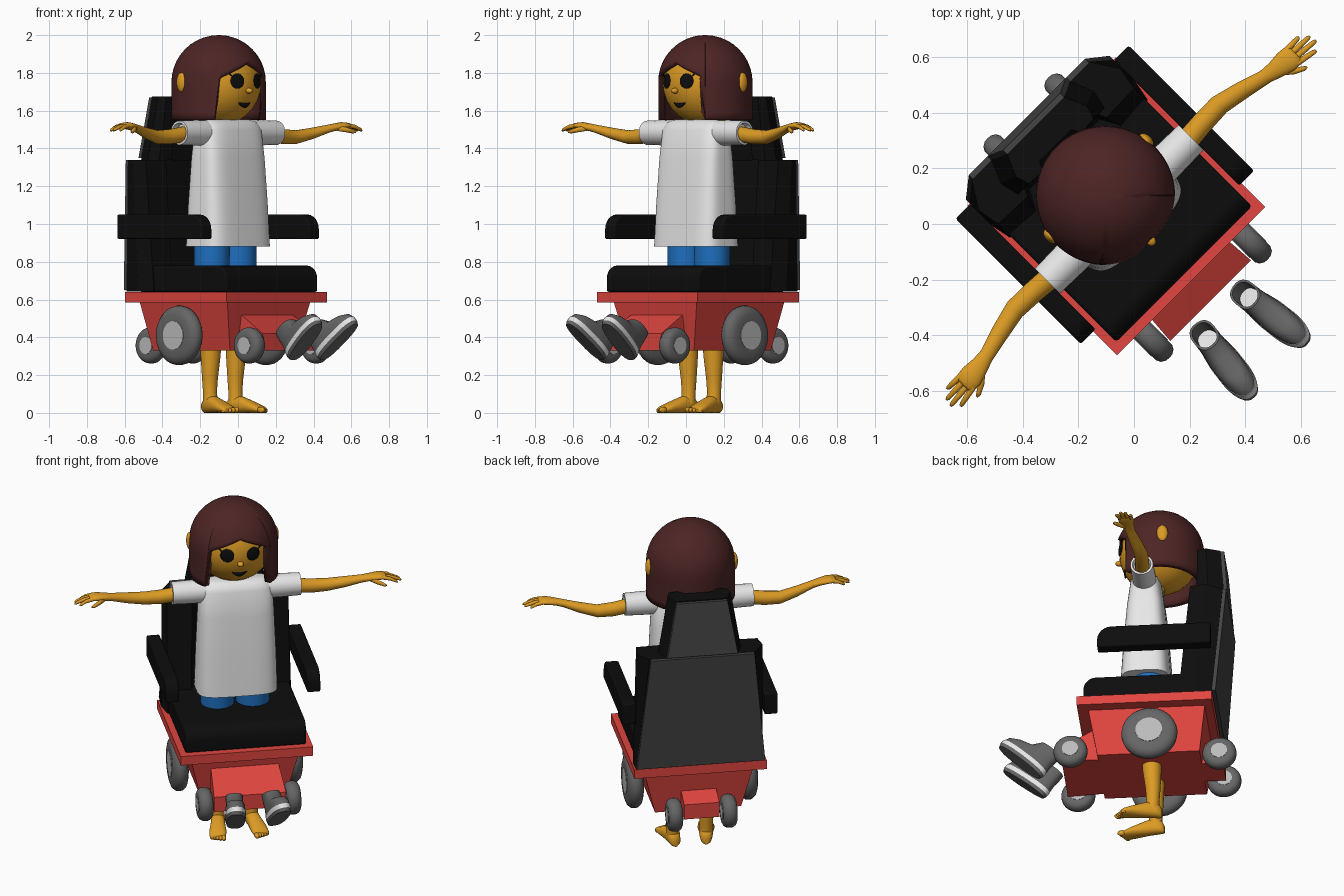
import bpy, math
from math import sin, cos, pi, radians
from mathutils import Vector, Matrix

if "Cube" in bpy.data.objects:
    bpy.data.objects.remove(bpy.data.objects["Cube"])

TURN = Matrix.Rotation(radians(45), 4, 'Z')   # whole model is turned on its stand


def material(name, rgb):
    m = bpy.data.materials.new(name)
    m.diffuse_color = (*rgb, 1)
    m.use_nodes = True
    m.node_tree.nodes["Principled BSDF"].inputs["Base Color"].default_value = m.diffuse_color
    return m


SKIN = material("skin", (0.72, 0.33, 0.018))
RED = material("red_paint", (0.75, 0.06, 0.05))
WHITE = material("white_cloth", (0.82, 0.82, 0.82))
HAIR = material("brown_hair", (0.075, 0.018, 0.018))
BLACK = material("black_padding", (0.004, 0.004, 0.004))
DARK = material("dark_grey_shell", (0.06, 0.06, 0.06))
RUBBER = material("grey_rubber", (0.13, 0.13, 0.13))
HUB = material("light_grey_hub", (0.5, 0.5, 0.5))
BLUE = material("blue_cloth", (0.013, 0.16, 0.52))


def finish(name, verts, faces, mat, smooth=None, local=None, bevel=0):
    me = bpy.data.meshes.new(name)
    me.from_pydata([tuple(v) for v in verts], [], faces)
    if local:
        me.transform(local)
    me.transform(TURN)
    me.materials.append(mat)
    ob = bpy.data.objects.new(name, me)
    bpy.context.collection.objects.link(ob)
    import bmesh
    bm = bmesh.new()
    bm.from_mesh(me)
    bmesh.ops.recalc_face_normals(bm, faces=bm.faces)
    bm.to_mesh(me)
    bm.free()
    if smooth:
        me.polygons.foreach_set("use_smooth", [True] * len(me.polygons))
        me.set_sharp_from_angle(angle=radians(smooth))
    if bevel:
        b = ob.modifiers.new("soft_edges", 'BEVEL')
        b.width, b.segments = bevel, 2
    return ob


def loft(name, rings, mat, smooth=None, local=None, bevel=0):
    n = len(rings[0])
    verts = [p for r in rings for p in r]
    faces = [(i * n + j, i * n + (j + 1) % n, (i + 1) * n + (j + 1) % n, (i + 1) * n + j)
             for i in range(len(rings) - 1) for j in range(n)]
    faces += [tuple(range(n))[::-1], tuple(range(len(verts) - n, len(verts)))]
    return finish(name, verts, faces, mat, smooth, local, bevel)


def ring(c, a, b, axis='z', n=2, count=24):
    # superellipse across the given axis
    pts = []
    for k in range(count):
        t = 2 * pi * (k + 0.5) / count
        u = a * math.copysign(abs(cos(t)) ** (2 / n), cos(t))
        v = b * math.copysign(abs(sin(t)) ** (2 / n), sin(t))
        d = {'x': (0, u, v), 'y': (u, 0, v), 'z': (u, v, 0)}[axis]
        pts.append(Vector(c) + Vector(d))
    return pts


def rect(w, y0, y1, z):
    return [(-w, y0, z), (w, y0, z), (w, y1, z), (-w, y1, z)]


def prism(name, profile, x0, x1, mat, bevel=0):
    return loft(name, [[(x, y, z) for y, z in profile] for x in (x0, x1)], mat, 35, None, bevel)


def pad_profile(y0, y1, z0, z1, r):
    # side outline with a rounded upper front corner
    arc = [(y0 + r - r * cos(t), z1 - r + r * sin(t)) for t in [k * pi / 12 for k in range(7)]]
    return [(y0, z0)] + arc + [(y1, z1), (y1, z0)]


def ball(name, c, r, mat, local=None, seg=20):
    rings = [ring((c[0], c[1], c[2] - r[2] * cos(t)), r[0] * sin(t), r[1] * sin(t), count=seg)
             for t in [0.02 + (pi - 0.04) * k / 14 for k in range(15)]]
    return loft(name, rings, mat, 60, local)


# ---- chassis
loft("deck", [rect(.377, -.29, .47, .585), rect(.377, -.29, .47, .64)], RED)
loft("body", [rect(.245, -.185, .39, .33), rect(.31, -.23, .425, .585)], RED)
loft("front_box", [[(-w, y, a), (w, y, a), (w, y, b), (-w, y, b)]
                   for w, y, a, b in ((.19, -.18, .33, .54), (.205, -.39, .33, .42))], RED)
loft("rear_box", [[(-w, y, a), (w, y, a), (w, y, b), (-w, y, b)]
                  for w, y, a, b in ((.1, .38, .33, .47), (.1, .51, .33, .42))], RED)


# ---- wheels
def wheel(name, x, y, z, R, w):
    tyre = [(-1, .5), (-1, .72), (-.8, .88), (-.4, .98), (0, 1), (.4, .98), (.8, .88), (1, .72), (1, .5)]
    loft(name + "_tyre", [ring((x + a * w, y, z), R * b, R * b, 'x', 2, 32) for a, b in tyre], RUBBER, 40)
    loft(name + "_hub", [ring((x + a * w, y, z), R * .48, R * .48, 'x') for a in (-1.06, 1.06)], HUB, 40)


for s in (1, -1):
    wheel("drive_wheel", s * .325, .115, .41, .158, .045)
    wheel("front_wheel", s * .25, -.335, .357, .096, .04)
    wheel("rear_wheel", s * .155, .495, .357, .096, .04)

# ---- seat and armrests
prism("seat", pad_profile(-.255, .4, .64, .78, .07), -.345, .345, BLACK, .012)
for s in (1, -1):
    prism("armrest", pad_profile(-.17, .467, .92, 1.05, .08), s * .365, s * .44, BLACK, .008)


# ---- winged backrest and headrest
def wing_ring(half, z):
    return [(x, y, z) for x, y in half] + [(-x, y, z) for x, y in reversed(half)]


def shell(name, lo, hi):
    loft(name, [[(sx * w, y + d, z) for sx, d in ((-1, 0), (1, 0), (1, .02), (-1, .02))]
                for w, y, z in (lo, hi)], DARK)


loft("backrest", [wing_ring([(.365, .47), (.37, .38), (.35, .28), (.22, .27), (.18, .34)], .642),
                  wing_ring([(.3, .525), (.36, .43), (.345, .345), (.2, .34), (.17, .41)], 1.34)], BLACK)
shell("back_shell", (.365, .47, .65), (.295, .525, 1.34))
loft("headrest", [wing_ring([(.2, .525), (.235, .44), (.22, .37), (.13, .365), (.1, .42)], 1.34),
                  wing_ring([(.145, .5), (.18, .42), (.165, .37), (.1, .365), (.08, .4)], 1.675)], BLACK)
shell("head_shell", (.2, .525, 1.35), (.145, .5, 1.67))

# ---- shirt
loft("shirt", [ring((0, .075, z), a, b, 'z', n, 48) for z, a, b, n in (
    (.88, .228, .142, 4), (1.1, .222, .128, 4), (1.35, .212, .108, 4),
    (1.5, .205, .09, 3.5), (1.54, .19, .07, 3), (1.552, .15, .04, 2.5))], WHITE, 50)
for s in (1, -1):
    loft("sleeve", [ring((s * x, .075, 1.483), r, r, 'x') for x, r in
                    ((.12, .066), (.25, .067), (.365, .064), (.366, .052), (.34, .045))], WHITE, 50)

    # ---- arm, hand and fingers
    loft("arm", [ring((s * x, y, z), a, b, 'x', 2, 20) for x, y, z, a, b in (
        (.33, .075, 1.475, .042, .042), (.43, .083, 1.462, .04, .04), (.52, .086, 1.46, .038, .036),
        (.62, .064, 1.48, .034, .03), (.71, .04, 1.503, .028, .022), (.75, .032, 1.512, .034, .02),
        (.80, .026, 1.52, .044, .019), (.835, .024, 1.52, .042, .016), (.845, .024, 1.519, .03, .01))], SKIN, 60)
    for k, tip in enumerate((.905, .93, .925, .895)):
        y0, y1 = -.006 + .02 * k, -.022 + .026 * k
        loft("finger", [ring((s * (.825 + (tip - .825) * t), y0 + (y1 - y0) * t, 1.52 - .025 * t * t), r, r, 'x', 2, 10)
                        for t, r in ((0, .012), (.5, .011), (.9, .009), (1, .004))], SKIN, 70)
    loft("thumb", [ring((s * x, y, z), r, r, 'x', 2, 10) for x, y, z, r in (
        (.755, .015, 1.508, .015), (.79, -.015, 1.5, .014), (.825, -.035, 1.49, .011), (.84, -.04, 1.486, .004))], SKIN, 70)

    # ---- shorts and legs
    loft("shorts_leg", [ring((s * .1, .095, z), r, r) for z, r in ((.7, .094), (.95, .096))], BLUE, 40)
    loft("leg", [ring((s * x, y, z), r, r) for x, y, z, r in (
        (.095, .1, .72, .07), (.095, .105, .4, .056), (.095, .11, .3, .053), (.095, .115, .18, .042),
        (.095, .115, .11, .037), (.095, .11, .05, .04))], SKIN, 60)
    splay = Matrix.Translation((s * .095, .11, 0)) @ Matrix.Rotation(radians(10 * s), 4, 'Z')
    loft("foot", [ring((0, y, h), w, h, 'y', 2.3) for y, w, h in (
        (.055, .012, .022), (.045, .03, .034), (.01, .038, .05), (-.05, .04, .042),
        (-.12, .048, .028), (-.165, .046, .018), (-.178, .038, .013))], SKIN, 60, splay)
    for k in range(5):
        r = .016 - .0016 * k
        ball("toe", (-s * (.034 - .0175 * k), -.185 + .005 * k, r), (r * .8, r * 1.5, r), SKIN, splay, 10)

    # ---- floating shoe with toe tipped up
    place = (Matrix.Translation((s * .11, -.515, .275)) @ Matrix.Rotation(radians(7 * s), 4, 'Z')
             @ Matrix.Rotation(radians(-40), 4, 'X'))

    def shoe_part(name, rows, mat):
        loft(name, [ring((0, y, z), w, l, 'z', 2.5, 28) for z, y, w, l in rows], mat, 50, place)

    shoe_part("shoe_sole", ((0, -.155, .052, .15), (.02, -.155, .058, .157)), RUBBER)
    shoe_part("shoe_stripe", ((.02, -.155, .058, .157), (.045, -.155, .058, .157)), WHITE)
    shoe_part("shoe_upper", ((.045, -.155, .056, .155), (.075, -.15, .055, .147), (.1, -.13, .051, .125),
                             (.12, -.09, .048, .088), (.17, -.072, .048, .068), (.17, -.072, .04, .058),
                             (.12, -.072, .038, .054)), RUBBER)
    shoe_part("shoe_insole", ((.121, -.072, .037, .053), (.124, -.072, .037, .053)), WHITE)

# ---- head
C = Vector((0, .145, 1.75))
loft("neck", [ring((0, .115, z), .06, .06) for z in (1.5, 1.6)], SKIN, 40)
ball("head", C, (.226, .226, .23), SKIN, None, 40)
ball("nose", (0, C.y - .228, 1.705), (.018, .022, .015), SKIN)


def on_face(x, z, r=.227):
    return C.y - math.sqrt(r * r - x * x - (z - C.z) ** 2)


for s in (1, -1):
    ball("ear", (s * .243, .18, 1.75), (.02, .032, .052), SKIN)
    # eye disc laid on the face
    p = Vector((s * .074, on_face(.074, 1.757), 1.757))
    aim = (p - C).to_track_quat('Y', 'Z').to_matrix().to_4x4()
    lie = Matrix.Translation(p) @ aim
    ball("eye", (0, 0, 0), (.04, .007, .04), BLACK, lie, 24)
    loft("lash", [ring((s * -x, .001, z), .005, .004, 'x', 2, 8) for x, z in ((.03, .025), (.052, .042))], BLACK, 40, lie)
# smiling mouth
loft("mouth", [ring((x, on_face(x, 1.635), 1.627 + 9 * x * x), .004, .002 + .011 * (1 - (x / .046) ** 2), 'x', 2, 10)
               for x in [-.045 + .0075 * k for k in range(13)]], BLACK, 60)

# ---- bobbed hair: dome running into a straight drop, with parted fringe
R, ROWS = .25, 16
angles = [-180 + 5 * k for k in range(27)] + [-44.7 + 44.7 * k / 10 for k in range(21)] + [45 + 5 * k + .3 for k in range(27)]
verts, faces = [], []
for a in angles:
    q = abs(a) / 45
    low = 1.77 + .085 * (1 - q) ** .9 if q < .998 else 1.55
    up = max(0, low - C.z)
    length = R * (pi / 2 - math.asin(up / R)) + max(0, C.z - low)
    for k in range(ROWS):
        d = .002 + (length - .002) * k / (ROWS - 1)
        t = min(d / R, pi / 2)
        r, z = R * sin(t), C.z + R * cos(t) - max(0, d - R * pi / 2)
        verts.append((r * sin(radians(a)), C.y - r * cos(radians(a)), z))
n = len(angles)
for i in range(n):
    for k in range(ROWS - 1):
        j = (i + 1) % n
        faces.append((i * ROWS + k, j * ROWS + k, j * ROWS + k + 1, i * ROWS + k + 1))
faces.append(tuple(i * ROWS for i in range(n)))
hair = finish("hair", verts, faces, HAIR, 50)
thick = hair.modifiers.new("thickness", 'SOLIDIFY')
thick.thickness, thick.offset = .035, -1
